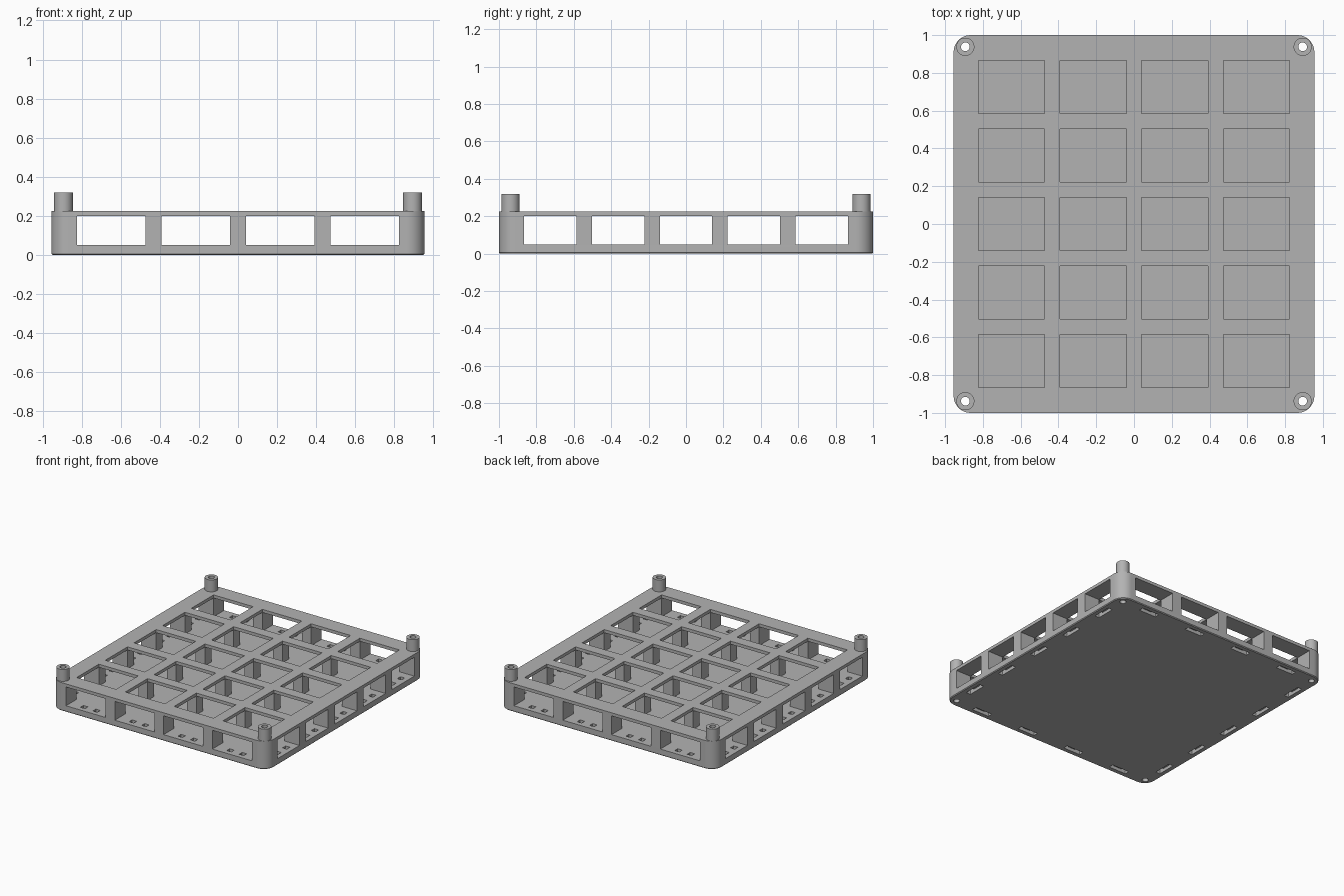
import bpy, bmesh
from math import cos, sin, pi
from mathutils import Matrix, Vector

if "Cube" in bpy.data.objects:
    bpy.data.objects.remove(bpy.data.objects["Cube"], do_unlink=True)

grey = bpy.data.materials.new("matte grey")
grey.use_nodes = True
colour = (0.45, 0.45, 0.45, 1)
grey.diffuse_color = colour
grey.node_tree.nodes["Principled BSDF"].inputs["Base Color"].default_value = colour

HX, HY = 0.955, 1.0                  # half width and depth
FLOOR, CEIL, TOP, PEG = 0.05, 0.20, 0.225, 0.32
XS = [(i - 1.5) * 0.432 for i in range(4)]
YS = [(i - 2) * 0.363 for i in range(5)]
WX, WY = 0.35, 0.28                  # cell opening
CORNERS = [(sx * 0.893, sy * 0.938) for sx in (-1, 1) for sy in (-1, 1)]


def make(name, bm):
    bmesh.ops.recalc_face_normals(bm, faces=bm.faces)
    mesh = bpy.data.meshes.new(name)
    bm.to_mesh(mesh)
    bm.free()
    mesh.materials.append(grey)
    obj = bpy.data.objects.new(name, mesh)
    bpy.context.collection.objects.link(obj)
    return obj


def boxes(name, items):
    """Separate boxes, each given as (centre x, y, width, depth, z low, z high)."""
    bm = bmesh.new()
    for x, y, w, d, lo, hi in items:
        m = Matrix.LocRotScale(Vector((x, y, (lo + hi) / 2)), None, Vector((w, d, hi - lo)))
        bmesh.ops.create_cube(bm, size=1, matrix=m)
    return make(name, bm)


def cylinders(name, r, lo, hi):
    bm = bmesh.new()
    for x, y in CORNERS:
        bmesh.ops.create_cone(bm, cap_ends=True, segments=40, radius1=r, radius2=r,
                              depth=hi - lo, matrix=Matrix.Translation((x, y, (lo + hi) / 2)))
    return make(name, bm)


def rounded_block(name, r=0.09, chamfer=0.006, steps=10):
    """Rounded slab with a fine chamfer round the underside."""
    bm = bmesh.new()
    rings = []
    for inset, z in ((chamfer, 0), (0, chamfer), (0, TOP)):
        ring = []
        for q, (sx, sy) in enumerate(((1, 1), (-1, 1), (-1, -1), (1, -1))):
            for k in range(steps + 1):
                a = (q + k / steps) * pi / 2
                ring.append(bm.verts.new((sx * (HX - r) + (r - inset) * cos(a),
                                          sy * (HY - r) + (r - inset) * sin(a), z)))
        rings.append(ring)
    for low, high in zip(rings, rings[1:]):
        for i in range(len(low)):
            j = (i + 1) % len(low)
            bm.faces.new((low[i], low[j], high[j], high[i]))
    bm.faces.new(rings[0])
    bm.faces.new(rings[-1])
    return make(name, bm)


def combine(target, tool, operation):
    mod = target.modifiers.new(operation.lower(), "BOOLEAN")
    mod.object, mod.operation, mod.solver = tool, operation, "EXACT"
    bpy.context.view_layer.objects.active = target
    bpy.ops.object.modifier_apply(modifier=mod.name)
    bpy.data.objects.remove(tool, do_unlink=True)


# Main block with corner standoffs
tray = rounded_block("grid_tray")
combine(tray, cylinders("standoffs", 0.048, 0.1, PEG), "UNION")

# Tunnels both ways, leaving a post at every crossing
cuts = [
    boxes("depth_tunnels", [(x, 0, WX, 3, FLOOR, CEIL) for x in XS]),
    boxes("width_tunnels", [(0, y, 3, WY, FLOOR, CEIL) for y in YS]),
    boxes("top_windows", [(x, y, WX, WY, 0.1, 0.3) for x in XS for y in YS]),
]

# Strap slots round the rim: a recess below and two holes up through the floor
EDGE, SLOT, WIDE = 0.058, 0.15, 0.038
recesses, holes = [], []
for s in (-1, 1):
    for x in XS:
        y = s * (HY - EDGE)
        recesses.append((x, y, SLOT, WIDE, -0.1, 0.025))
        holes += [(x + e * 0.055, y, 0.04, WIDE, -0.1, 0.1) for e in (-1, 1)]
    for y in YS:
        x = s * (HX - EDGE)
        recesses.append((x, y, WIDE, SLOT, -0.1, 0.025))
        holes += [(x, y + e * 0.055, WIDE, 0.04, -0.1, 0.1) for e in (-1, 1)]
cuts += [boxes("strap_recesses", recesses), boxes("strap_holes", holes)]

# Screw bores through the corners
cuts.append(cylinders("screw_bores", 0.023, -0.1, 0.5))
for cut in cuts:
    combine(tray, cut, "DIFFERENCE")

# Smooth round parts, crisp edges
bpy.ops.object.select_all(action="DESELECT")
tray.select_set(True)
bpy.context.view_layer.objects.active = tray
bpy.ops.object.shade_smooth_by_angle(angle=pi / 6)
